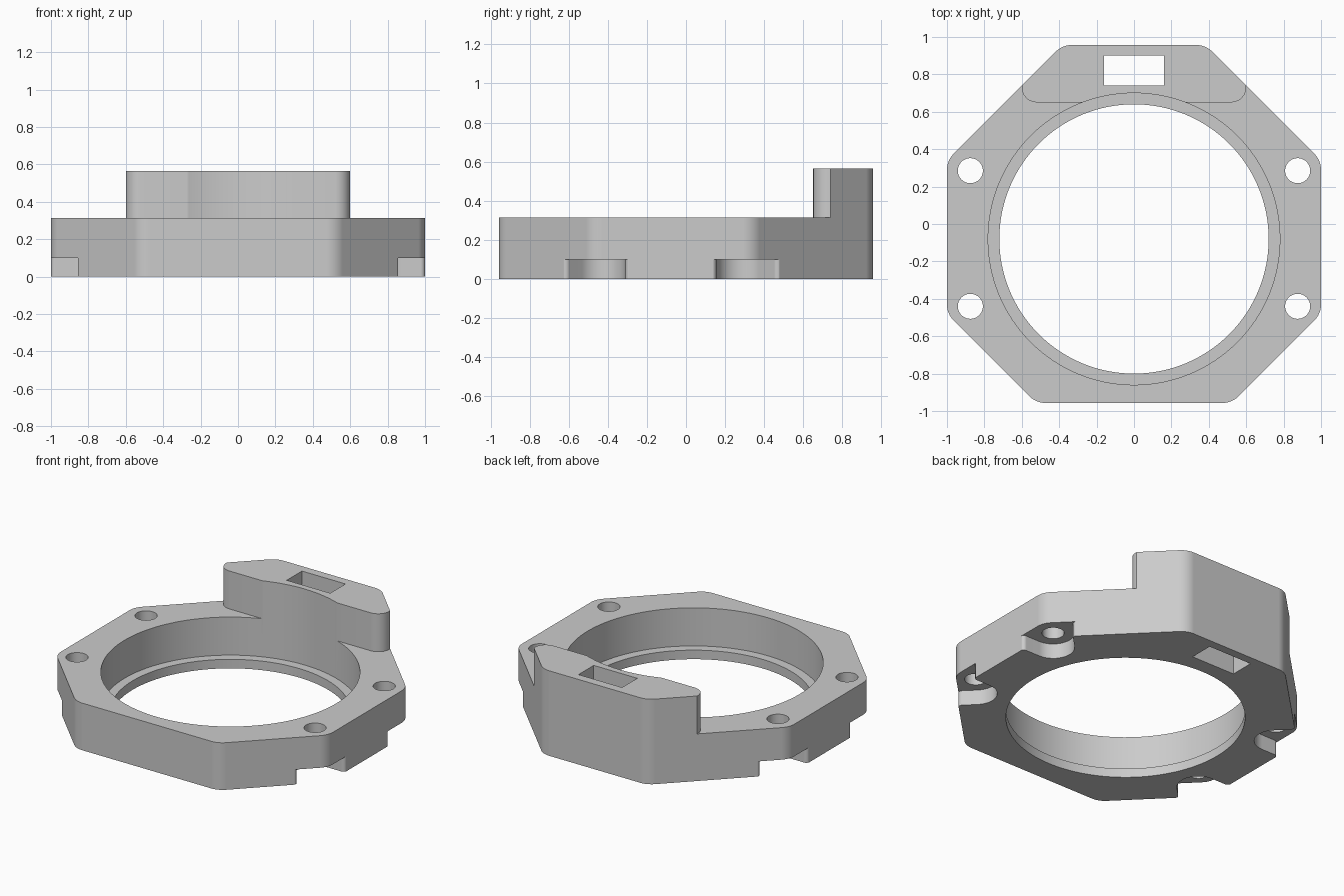
import bpy, bmesh, math
from mathutils import Vector

cube = bpy.data.objects.get("Cube")
if cube:
    bpy.data.objects.remove(cube)

HEIGHT, DECK, LIP = 0.565, 0.313, 0.06
BORE_Y = -0.08
HOLE_X, HOLE_YS = 0.875, (0.285, -0.44)
BACK_SUM, FRONT_SUM = 1.34, 1.48      # |x| + |y| along the chamfered sides
HALF_Y = 0.957


def rounded(corners, steps=6):
    """Polygon from (x, y, radius) corners, with each corner replaced by an arc."""
    out = []
    n = len(corners)
    for i, (x, y, r) in enumerate(corners):
        p = Vector((x, y))
        if r == 0:
            out.append(p)
            continue
        a = (Vector(corners[i - 1][:2]) - p).normalized()
        b = (Vector(corners[(i + 1) % n][:2]) - p).normalized()
        half = math.acos(a.dot(b)) / 2
        centre = p + (a + b).normalized() * (r / math.sin(half))
        start = p + a * (r / math.tan(half)) - centre
        turn = math.copysign(math.pi - 2 * half, b.x * a.y - b.y * a.x)
        first = math.atan2(start.y, start.x)
        for k in range(steps + 1):
            angle = first + turn * k / steps
            out.append(centre + Vector((math.cos(angle), math.sin(angle))) * r)
    return out


def circle(x, y, r, count):
    return [Vector((x + r * math.cos(2 * math.pi * k / count),
                    y + r * math.sin(2 * math.pi * k / count))) for k in range(count)]


def prism(name, points, z0, z1):
    bm = bmesh.new()
    low = [bm.verts.new((p.x, p.y, z0)) for p in points]
    high = [bm.verts.new((p.x, p.y, z1)) for p in points]
    bm.faces.new(list(reversed(low)))
    bm.faces.new(high)
    for i in range(len(points)):
        bm.faces.new((low[i - 1], low[i], high[i], high[i - 1]))
    bmesh.ops.recalc_face_normals(bm, faces=bm.faces[:])
    mesh = bpy.data.meshes.new(name)
    bm.to_mesh(mesh)
    bm.free()
    obj = bpy.data.objects.new(name, mesh)
    bpy.context.scene.collection.objects.link(obj)
    return obj


def cut(target, points, z0, z1):
    cutter = prism("cutter", points, z0, z1)
    cutter.hide_render = True
    mod = target.modifiers.new("cut", "BOOLEAN")
    mod.operation = "DIFFERENCE"
    mod.solver = "EXACT"
    mod.object = cutter
    bpy.context.view_layer.objects.active = target
    bpy.ops.object.modifier_apply(modifier=mod.name)
    bpy.data.objects.remove(cutter)


def pocket(side, end, y, chamfer):
    """Screw relief around a hole, opening to the side wall and to the chamfer."""
    r, fillet = 0.13, 0.025
    mouth_x = 1.001 - HOLE_X
    d = chamfer + 0.002 - HOLE_X - abs(y)
    m = r / math.sqrt(2)
    corners = [(mouth_x, -0.3, 0), (mouth_x, -r, fillet)]
    for k in range(15):
        a = math.radians(270 - 135 * k / 14)
        corners.append((r * math.cos(a), r * math.sin(a), 0))
    corners += [(d / 2 - m, d / 2 + m, fillet), (d / 2 - 0.2, d / 2 + 0.2, 0),
                (0.4, 0.4, 0), (0.4, -0.3, 0)]
    return [Vector((side * (HOLE_X + p.x), y + end * p.y)) for p in rounded(corners)]


# Octagonal body at full height
half_outline = [(FRONT_SUM - HALF_Y, -HALF_Y), (1, 1 - FRONT_SUM),
                (1, BACK_SUM - 1), (BACK_SUM - HALF_Y, HALF_Y)]
outline = [(x, y, 0.12) for x, y in half_outline]
outline += [(-x, y, 0.12) for x, y in reversed(half_outline)]
body = prism("ring_housing", rounded(outline), 0, HEIGHT)

# Lower the deck, leaving the raised block at the back
cut(body, rounded([(-2, 2, 0), (-2, -2, 0), (2, -2, 0), (2, 2, 0), (0.6, 2, 0),
                   (0.6, 0.65, 0.08), (-0.6, 0.65, 0.08), (-0.6, 2, 0)]), DECK, 1)

# Stepped bore with a thin lip at the base
cut(body, circle(0, BORE_Y, 0.72, 128), -1, 1)
cut(body, circle(0, BORE_Y, 0.78, 128), LIP, 1)

# Rectangular slot through the raised block
cut(body, rounded([(-0.16, 0.74, 0), (0.16, 0.74, 0), (0.16, 0.9, 0), (-0.16, 0.9, 0)]), -1, 1)

# Screw holes and the reliefs beneath them
for side in (1, -1):
    for y, end, chamfer in zip(HOLE_YS, (1, -1), (BACK_SUM, FRONT_SUM)):
        cut(body, pocket(side, end, y, chamfer), -0.2, 0.1)
        cut(body, circle(side * HOLE_X, y, 0.067, 40), -1, 1)

# Grey finish
grey = bpy.data.materials.new("plain grey")
grey.use_nodes = True
colour = (0.6, 0.6, 0.6, 1)
grey.diffuse_color = colour
grey.node_tree.nodes["Principled BSDF"].inputs["Base Color"].default_value = colour
body.data.materials.clear()
body.data.materials.append(grey)

# Smooth curved walls, crisp edges
bpy.ops.object.select_all(action="DESELECT")
body.select_set(True)
bpy.context.view_layer.objects.active = body
bpy.ops.object.shade_smooth_by_angle(angle=math.radians(30))
weighted = body.modifiers.new("even_normals", "WEIGHTED_NORMAL")
weighted.keep_sharp = True
